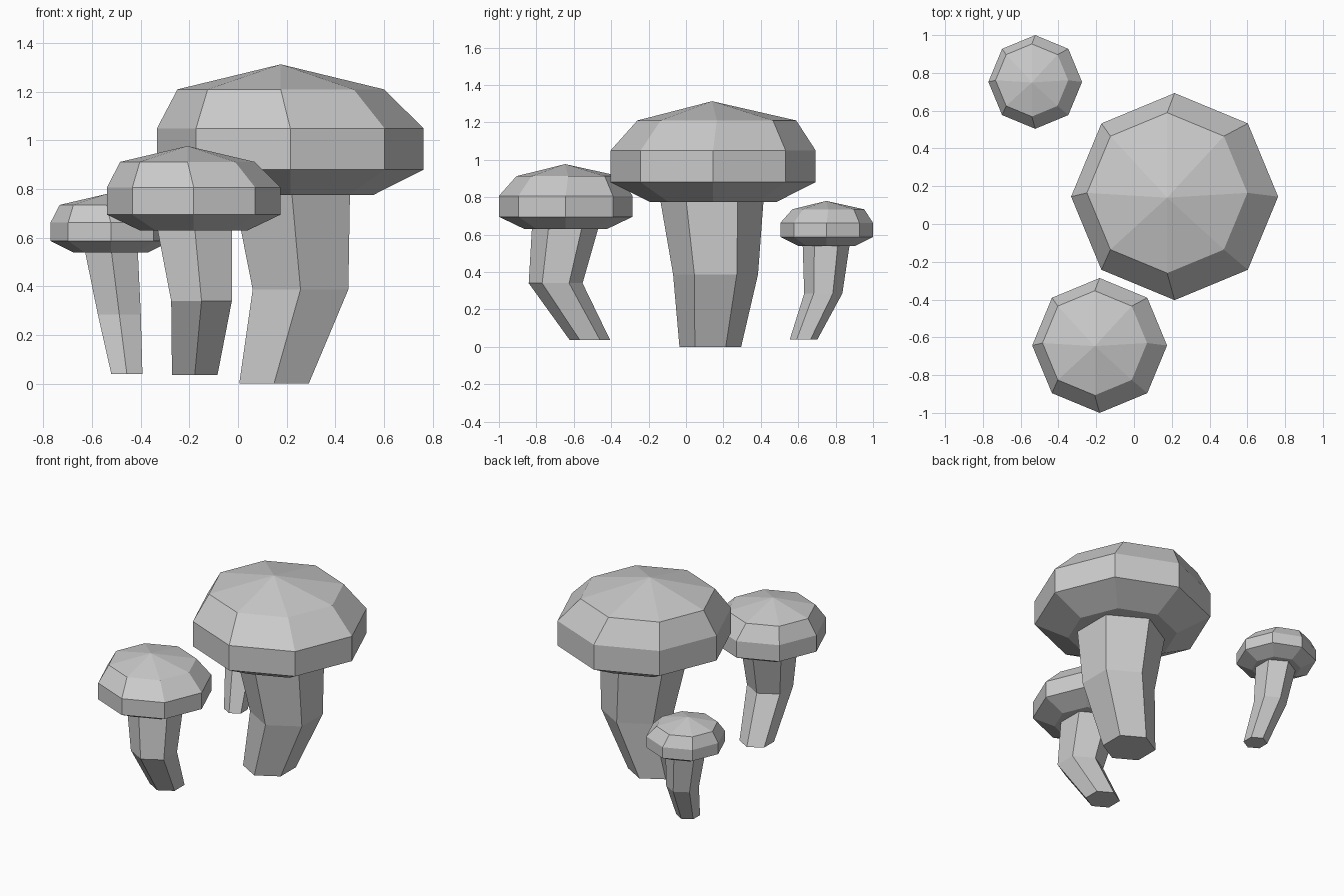
import bpy, bmesh, math

if "Cube" in bpy.data.objects:
    bpy.data.objects.remove(bpy.data.objects["Cube"])


def loft(name, rings, sides, phase, apex=None):
    """Skin stacked polygon rings (x, y, z, radius); end in a point if apex is given."""
    bm = bmesh.new()
    loops = []
    for x, y, z, r in rings:
        angles = [phase + 2 * math.pi * i / sides for i in range(sides)]
        loops.append([bm.verts.new((x + r * math.cos(a), y + r * math.sin(a), z)) for a in angles])
    for lo, hi in zip(loops, loops[1:]):
        for i in range(sides):
            j = (i + 1) % sides
            bm.faces.new((lo[i], lo[j], hi[j], hi[i]))
    bm.faces.new(loops[0][::-1])
    if apex:
        tip = bm.verts.new(apex)
        for i in range(sides):
            bm.faces.new((loops[-1][i], loops[-1][(i + 1) % sides], tip))
    else:
        bm.faces.new(loops[-1])
    bmesh.ops.recalc_face_normals(bm, faces=bm.faces)
    mesh = bpy.data.meshes.new(name)
    bm.to_mesh(mesh)
    bm.free()
    obj = bpy.data.objects.new(name, mesh)
    bpy.context.collection.objects.link(obj)


def mushroom(size, centre, radius, levels, stem):
    cx, cy = centre
    z0, z1, z2, z3, z4 = levels
    # Octagonal cap, its crown slightly off centre
    sx, sy = cx - 0.072 * radius, cy + 0.036 * radius
    loft(size + "_cap", [(cx, cy, z0, radius * 0.62), (cx, cy, z1, radius),
                         (cx, cy, z2, radius), (sx, sy, z3, radius * 0.775)],
         8, 0, apex=(sx, cy - 0.01 * radius, z4))
    # Bent hexagonal stem, continued a little way into the cap
    mid, top = stem[1], stem[2]
    end = tuple(t + 0.12 * (t - m) for m, t in zip(mid, top))
    loft(size + "_stem", stem[:2] + [end], 6, math.pi / 2)


mushroom("large", (0.215, 0.145), 0.548, (0.775, 0.88, 1.05, 1.21, 1.313),
         [(0.148, 0.13, 0, 0.165), (0.257, 0.158, 0.387, 0.227), (0.222, 0.139, 0.775, 0.275)])
mushroom("medium", (-0.182, -0.643), 0.357, (0.63, 0.695, 0.807, 0.912, 0.977),
         [(-0.178, -0.513, 0.035, 0.108), (-0.15, -0.697, 0.34, 0.144), (-0.177, -0.647, 0.63, 0.177)])
mushroom("small", (-0.523, 0.752), 0.248, (0.54, 0.587, 0.662, 0.735, 0.78),
         [(-0.457, 0.629, 0.04, 0.074), (-0.488, 0.734, 0.285, 0.102), (-0.52, 0.749, 0.54, 0.125)])
